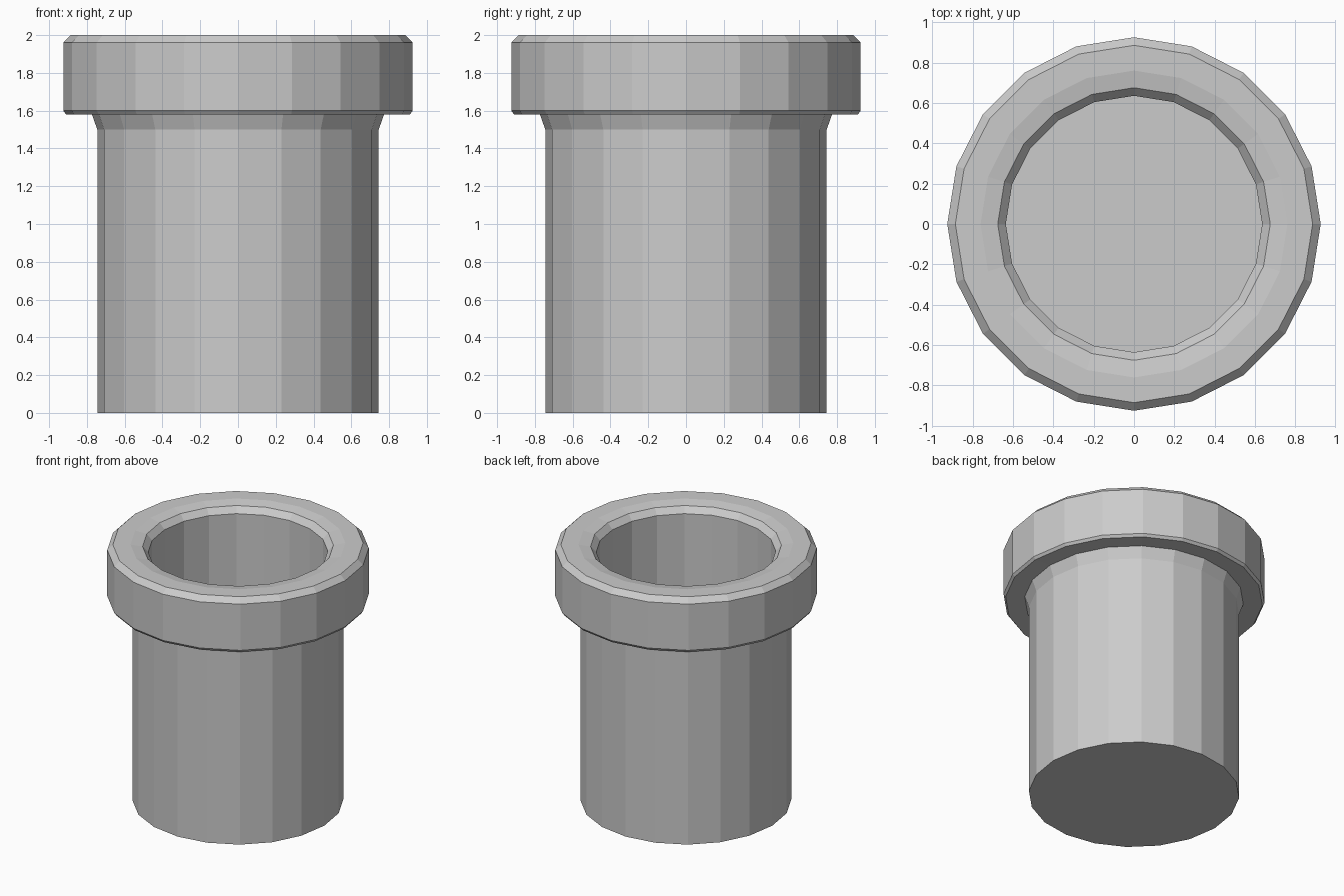
import bpy, bmesh
from math import cos, sin, tau

if "Cube" in bpy.data.objects:
    bpy.data.objects.remove(bpy.data.objects["Cube"])

SIDES = 20


def lathe(name, profile):
    """Revolve an (r, z) profile about z; the open first and last rings are capped."""
    bm = bmesh.new()
    rings = [[bm.verts.new((r * cos(tau * i / SIDES), r * sin(tau * i / SIDES), z))
              for i in range(SIDES)] for r, z in profile]
    for a, b in zip(rings, rings[1:]):
        for i in range(SIDES):
            j = (i + 1) % SIDES
            bm.faces.new((a[i], a[j], b[j], b[i]))
    bm.faces.new(rings[0][::-1])
    bm.faces.new(rings[-1])
    bmesh.ops.recalc_face_normals(bm, faces=bm.faces)
    mesh = bpy.data.meshes.new(name)
    bm.to_mesh(mesh)
    bm.free()
    obj = bpy.data.objects.new(name, mesh)
    bpy.context.collection.objects.link(obj)
    return obj


# Hollow pipe: outer wall, flared neck, chamfered collar, rounded mouth, bore and floor
lathe("flanged_pipe", [
    (0.745, 0.0), (0.745, 1.50), (0.775, 1.585),     # outer wall and flare
    (0.91, 1.58), (0.925, 1.60),                     # collar underside
    (0.925, 1.96), (0.885, 2.0),                     # collar side and top chamfer
    (0.76, 2.0), (0.675, 1.985), (0.635, 1.94),      # rounded mouth
    (0.635, 0.05),                                   # bore down to the floor
])
